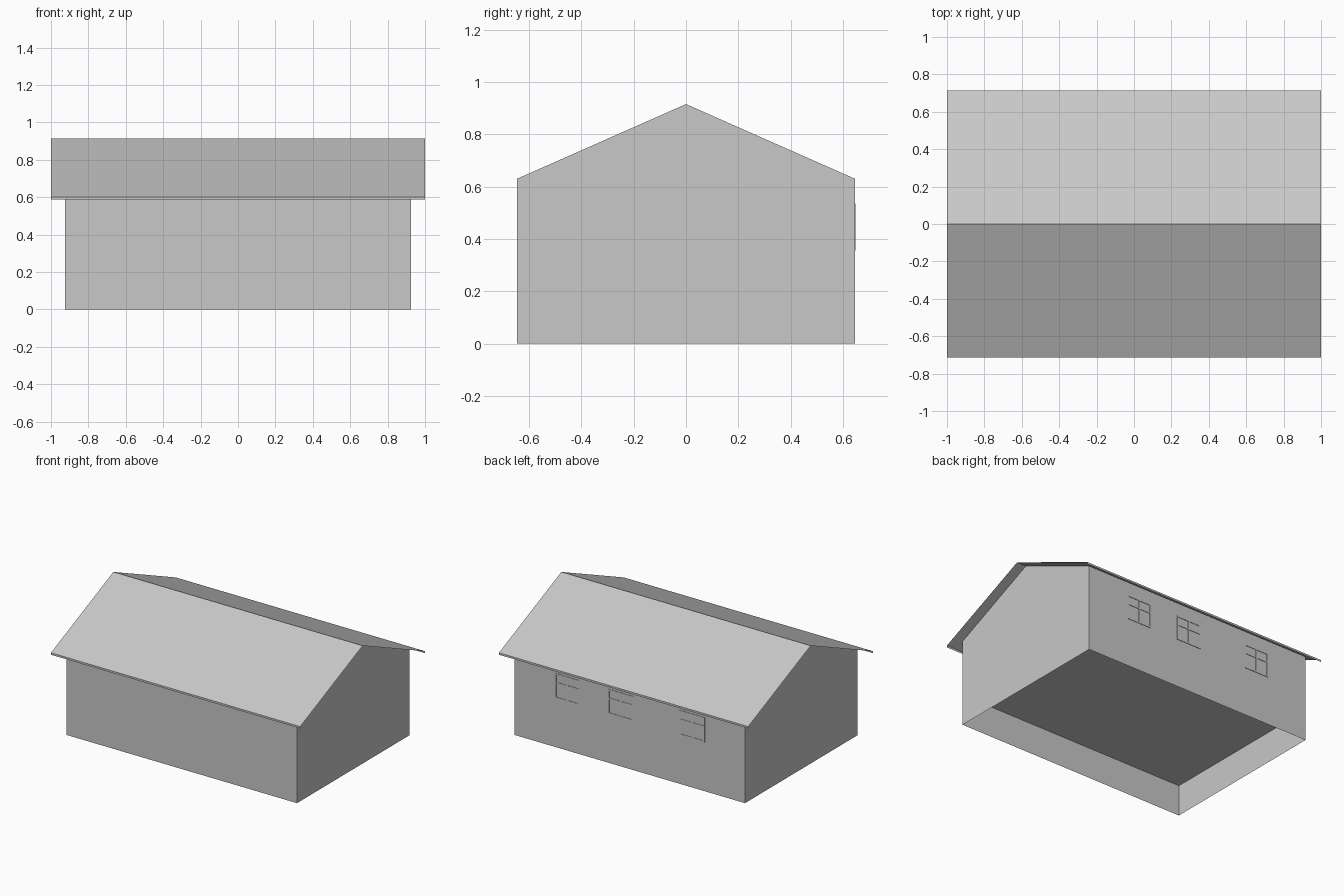
import bpy
import bmesh
from mathutils import Matrix, Vector

cube = bpy.data.objects.get("Cube")
if cube:
    bpy.data.objects.remove(cube, do_unlink=True)

# Overall sizes
WALL_X, WALL_Y = 0.925, 0.645
ROOF_X, ROOF_Y = 1.0, 0.715
RIDGE, WALL_TOP = 0.915, 0.63
EAVE, EAVE_LOW = 0.602, 0.588
FLOOR_Z = 0.225

grey = bpy.data.materials.new("plain_grey")
grey.use_nodes = True
colour = (0.58, 0.58, 0.58, 1)
grey.diffuse_color = colour
grey.node_tree.nodes["Principled BSDF"].inputs["Base Color"].default_value = colour


def finish(name, bm):
    mesh = bpy.data.meshes.new(name)
    bm.to_mesh(mesh)
    bm.free()
    mesh.materials.append(grey)
    obj = bpy.data.objects.new(name, mesh)
    bpy.context.collection.objects.link(obj)
    return obj


def sweep(bm, profile, half):
    """Sheet made by sweeping a (y, z) profile along x; returns both end rows."""
    rows = [[bm.verts.new((x, y, z)) for y, z in profile] for x in (-half, half)]
    for i in range(len(profile) - 1):
        bm.faces.new((rows[0][i], rows[1][i], rows[1][i + 1], rows[0][i + 1]))
    return rows


# Walls: front and back sheets with pentagonal gables, open below
bm = bmesh.new()
ends = []
for side in (-1, 1):
    row = sweep(bm, [(side * WALL_Y, 0), (side * WALL_Y, WALL_TOP)], WALL_X)
    ends.append(row)
for i, x in enumerate((-WALL_X, WALL_X)):
    peak = bm.verts.new((x, 0, RIDGE))
    front, back = ends[0][i], ends[1][i]
    bm.faces.new((front[0], back[0], back[1], peak, front[1]))
bmesh.ops.recalc_face_normals(bm, faces=bm.faces)
# Open shell: make sure every face looks outward
for f in bm.faces:
    f.normal_update()
    if f.normal.dot(f.calc_center_median() - Vector((0, 0, WALL_TOP / 2))) < 0:
        f.normal_flip()
finish("walls", bm)

# Roof: two thin slopes with a narrow turned-down edge at each eave
bm = bmesh.new()
sweep(bm, [(-ROOF_Y, EAVE_LOW), (-ROOF_Y, EAVE), (0, RIDGE),
           (ROOF_Y, EAVE), (ROOF_Y, EAVE_LOW)], ROOF_X)
finish("roof", bm)

# Raised floor, seen through the open underside
bm = bmesh.new()
sweep(bm, [(WALL_Y, FLOOR_Z), (-WALL_Y, FLOOR_Z)], WALL_X)
finish("floor", bm)


# Window frames on the back wall
def bar(bm, x, z, width, height):
    depth = 0.003
    place = Matrix.Translation((x, WALL_Y + depth / 2, z))
    bmesh.ops.create_cube(bm, size=1, matrix=place @ Matrix.Diagonal((width, depth, height, 1)))


BAR, W, LOW, MID, HIGH = 0.01, 0.2, 0.355, 0.468, 0.535
for name, cx in (("left", 0.498), ("middle", 0.073), ("right", -0.503)):
    bm = bmesh.new()
    for dx in (-W / 2 + BAR / 2, 0, W / 2 - BAR / 2):
        bar(bm, cx + dx, (LOW + HIGH) / 2, BAR, HIGH - LOW)
    for z in (LOW + BAR / 2, MID, HIGH - BAR / 2):
        bar(bm, cx, z, W, BAR)
    finish("window_frame_" + name, bm)
